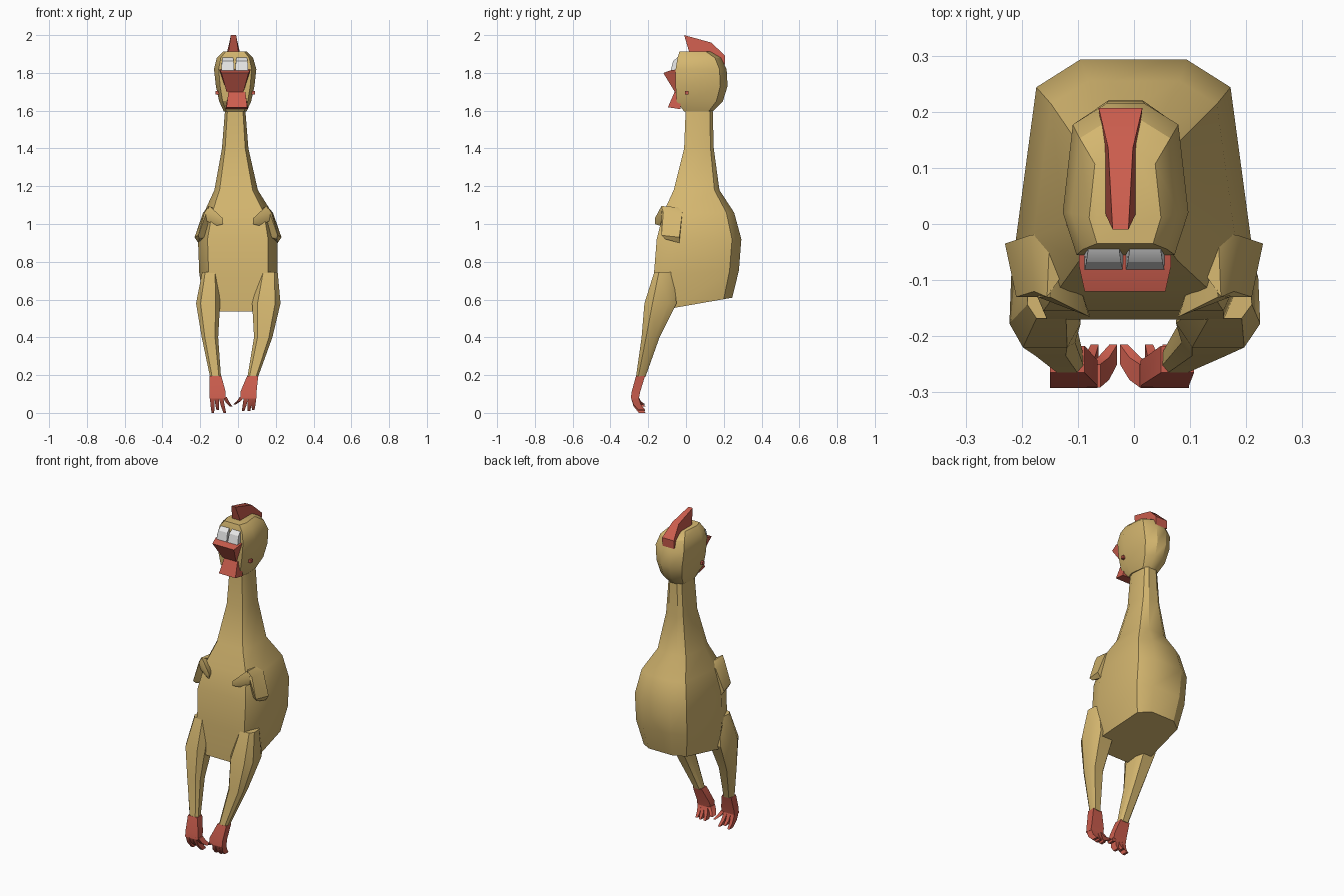
import bpy, bmesh, math
from mathutils import Vector


def material(name, rgb):
    m = bpy.data.materials.new(name)
    m.diffuse_color = (*rgb, 1)
    return m


YELLOW = material("chicken yellow", (0.66, 0.47, 0.16))
RED = material("comb red", (0.60, 0.11, 0.075))
WHITE = material("eye white", (0.78, 0.78, 0.78))


def finish(bm, name, mat):
    bmesh.ops.recalc_face_normals(bm, faces=bm.faces[:])
    me = bpy.data.meshes.new(name)
    bm.to_mesh(me)
    bm.free()
    me.materials.append(mat)
    ob = bpy.data.objects.new(name, me)
    bpy.context.collection.objects.link(ob)
    return ob


def loft(name, mat, rings):
    """Skin a stack of equal-sized point rings and cap both ends."""
    bm = bmesh.new()
    rows = [[bm.verts.new(p) for p in r] for r in rings]
    n = len(rows[0])
    for a, b in zip(rows, rows[1:]):
        for i in range(n):
            j = (i + 1) % n
            bm.faces.new((a[i], a[j], b[j], b[i]))
    bm.faces.new(rows[0])
    bm.faces.new(rows[-1])
    return finish(bm, name, mat)


def hull(name, mat, pts):
    bm = bmesh.new()
    for p in pts:
        bm.verts.new(p)
    res = bmesh.ops.convex_hull(bm, input=bm.verts[:])
    junk = {e for e in res["geom_interior"] + res["geom_unused"]
            if isinstance(e, bmesh.types.BMVert)}
    bmesh.ops.delete(bm, geom=list(junk), context='VERTS')
    bmesh.ops.dissolve_limit(bm, angle_limit=0.02, verts=bm.verts[:], edges=bm.edges[:])
    return finish(bm, name, mat)


def oct_ring(z, xl, xr, yf, yb, shape, tilt=0.0):
    """Eight-sided section; shape = (width, depth) fractions front to back."""
    c, w, d = (xl + xr) / 2, (xr - xl) / 2, yb - yf
    half = [(w * fx, yf + d * fy) for fx, fy in shape]
    pts = [(c + x, y) for x, y in half] + [(c - x, y) for x, y in reversed(half)]
    return [(x, y, z + tilt * y) for x, y in pts]


def box_ring(z, xl, xr, yf, yb):
    return [(xl, yf, z), (xr, yf, z), (xr, yb, z), (xl, yb, z)]


def prism(name, mat, cx, profile):
    """Side profile of (y, z, half width) points, spanned across x."""
    return loft(name, mat, [[(cx - h, y, z) for y, z, h in profile],
                            [(cx + h, y, z) for y, z, h in profile]])


# Body and neck
BODY = ((0.76, 0.0), (1.0, 0.26), (0.82, 0.89), (0.45, 1.0))
loft("body_and_neck", YELLOW, [oct_ring(*r[:5], BODY, r[5]) for r in (
    (0.567, -0.175, 0.175, -0.17, 0.245, 0.175),
    (0.74, -0.205, 0.21, -0.17, 0.28, 0.05),
    (0.92, -0.212, 0.21, -0.155, 0.293, 0),
    (1.06, -0.18, 0.18, -0.12, 0.255, 0),
    (1.18, -0.125, 0.105, -0.065, 0.177, 0),
    (1.40, -0.085, 0.055, -0.01, 0.147, 0),
    (1.65, -0.065, 0.035, 0.0, 0.14, 0))])

# Head
HEAD = ((0.78, 0.0), (1.0, 0.28), (0.84, 0.86), (0.3, 1.0))
loft("head", YELLOW, [oct_ring(*r, HEAD) for r in (
    (1.595, -0.075, 0.045, -0.01, 0.14),
    (1.65, -0.10, 0.07, -0.05, 0.195),
    (1.73, -0.117, 0.087, -0.055, 0.22),
    (1.82, -0.127, 0.097, -0.055, 0.215),
    (1.88, -0.112, 0.08, -0.045, 0.185),
    (1.912, -0.08, 0.048, -0.035, 0.13))])

# Comb
prism("comb", RED, -0.024, [
    (-0.01, 2.0, 0.014), (0.135, 1.96, 0.022), (0.207, 1.89, 0.039),
    (0.205, 1.84, 0.039), (0.15, 1.86, 0.032), (0.02, 1.90, 0.028)])

# Open beak
prism("upper_beak", RED, -0.016, [
    (-0.03, 1.82, 0.082), (-0.075, 1.815, 0.082), (-0.12, 1.80, 0.072),
    (-0.06, 1.70, 0.045), (-0.03, 1.70, 0.045)])
prism("lower_beak", RED, -0.006, [
    (-0.03, 1.70, 0.045), (-0.06, 1.70, 0.045),
    (-0.096, 1.618, 0.055), (-0.03, 1.608, 0.06)])

# Eyes and ear lobes
for side, s in (("left", -1), ("right", 1)):
    prism(side + "_eye", WHITE, -0.017 + s * 0.037, [
        (-0.03, 1.885, 0.028), (-0.048, 1.88, 0.028), (-0.068, 1.862, 0.031),
        (-0.081, 1.812, 0.034), (-0.03, 1.81, 0.036)])
    x = -0.015 + s * 0.094
    loft(side + "_ear_lobe", RED,
         [box_ring(z, x - 0.011, x + 0.011, -0.004, 0.014) for z in (1.685, 1.703)])

    # Wings: a flap down the flank and a forearm bent over the chest
    hull(side + "_wing_flap", YELLOW, [(s * a, b, c) for a, b, c in (
        (0.155, -0.13, 1.095), (0.15, -0.015, 1.087), (0.178, -0.12, 1.06),
        (0.185, -0.02, 1.06), (0.21, -0.13, 0.94), (0.23, -0.035, 0.93),
        (0.205, -0.11, 0.92), (0.21, -0.035, 0.90), (0.12, -0.08, 1.08),
        (0.17, -0.10, 0.93))])
    hull(side + "_wing_tip", YELLOW, [(s * a, b, c) for a, b, c in (
        (0.15, -0.13, 1.095), (0.172, -0.13, 1.06), (0.14, -0.06, 1.08),
        (0.08, -0.165, 1.03), (0.078, -0.165, 1.0), (0.115, -0.135, 0.99),
        (0.165, -0.12, 1.015), (0.10, -0.10, 1.03))])

# Legs: (z, x low, x high, y front, y back)
LEG = ((0.62, 0.0), (1.0, 0.25), (0.95, 0.75), (0.6, 1.0))
LEGS = {
    "left": ((0.745, -0.19, -0.105, -0.168, -0.07), (0.58, -0.222, -0.095, -0.22, -0.05),
             (0.40, -0.192, -0.105, -0.235, -0.14), (0.19, -0.148, -0.09, -0.265, -0.215)),
    "right": ((0.745, 0.115, 0.21, -0.168, -0.07), (0.58, 0.075, 0.225, -0.22, -0.05),
              (0.40, 0.085, 0.182, -0.235, -0.14), (0.19, 0.05, 0.106, -0.265, -0.215))}
for side, rows in LEGS.items():
    loft(side + "_leg", YELLOW, [oct_ring(*r, LEG) for r in rows])

# Feet: a flat palm, then toes curling back to the ground
# Toes: (root x, root z, tip x, tip z)
FEET = {
    "left": ((-0.15, -0.088), (-0.15, -0.065),
             ((-0.137, 0.08, -0.133, 0.0), (-0.113, 0.08, -0.107, 0.015),
              (-0.09, 0.08, -0.07, 0.0), (-0.072, 0.085, -0.037, 0.035))),
    "right": ((0.048, 0.107), (0.012, 0.098),
              ((0.085, 0.08, 0.08, 0.015), (0.064, 0.08, 0.058, 0.01),
               (0.042, 0.08, 0.027, 0.01), (0.022, 0.085, -0.018, 0.045)))}
for side, (top, low, toes) in FEET.items():
    loft(side + "_foot", RED, [
        box_ring(0.195, *top, -0.265, -0.217),
        box_ring(0.11, low[0], low[1], -0.288, -0.243),
        box_ring(0.075, low[0], low[1], -0.292, -0.25)])
    for i, (x0, z0, x1, z1) in enumerate(toes):
        loft(f"{side}_toe_{i + 1}", RED, [
            box_ring(z0, x0 - 0.012, x0 + 0.012, -0.291, -0.25),
            box_ring((z0 + z1) / 2 - 0.005, (x0 + x1) / 2 - 0.010,
                     (x0 + x1) / 2 + 0.010, -0.278, -0.238),
            box_ring(z1, x1 - 0.007, x1 + 0.007, -0.25, -0.215)])

# Soft shading with crisp folds
bpy.ops.object.select_all(action='SELECT')
bpy.context.view_layer.objects.active = bpy.data.objects["body_and_neck"]
bpy.ops.object.shade_smooth_by_angle(angle=math.radians(32))
